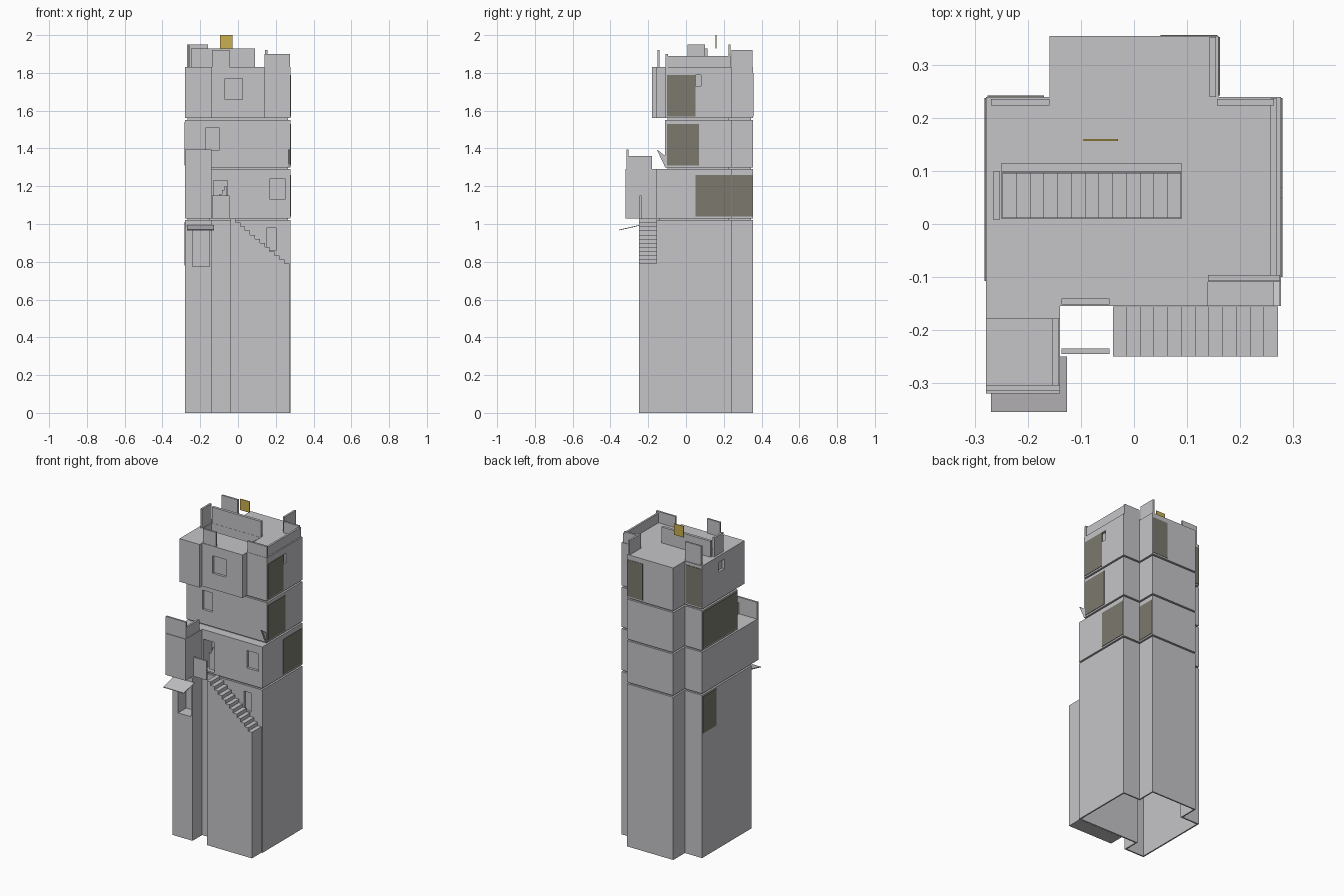
import bpy, bmesh
from mathutils import Vector

if "Cube" in bpy.data.objects:
    bpy.data.objects.remove(bpy.data.objects["Cube"])

def material(name, rgb):
    m = bpy.data.materials.new(name)
    m.diffuse_color = (*rgb, 1)
    m.use_nodes = True
    m.node_tree.nodes["Principled BSDF"].inputs["Base Color"].default_value = m.diffuse_color
    return m

STONE = material("pale_stone", (0.56, 0.55, 0.57))
DARK = material("dark_olive_panel", (0.20, 0.195, 0.155))
GOLD = material("gold_cloth", (0.58, 0.43, 0.08))

def finish(name, bm, mat):
    bmesh.ops.recalc_face_normals(bm, faces=bm.faces)
    me = bpy.data.meshes.new(name)
    bm.to_mesh(me)
    bm.free()
    me.materials.append(mat)
    ob = bpy.data.objects.new(name, me)
    bpy.context.collection.objects.link(ob)
    return ob

def extrude(name, pts, vec, mat=STONE, open_bottom=False):
    """Extrude a flat outline along a vector."""
    bm = bmesh.new()
    base = bm.faces.new([bm.verts.new(p) for p in pts])
    r = bmesh.ops.extrude_face_region(bm, geom=[base], use_keep_orig=True)
    bmesh.ops.translate(bm, vec=vec, verts=[v for v in r["geom"] if isinstance(v, bmesh.types.BMVert)])
    if open_bottom:
        bmesh.ops.delete(bm, geom=[base], context="FACES_ONLY")
    return finish(name, bm, mat)

def prism(name, outline, z0, z1, **kw):
    return extrude(name, [(x, y, z0) for x, y in outline], (0, 0, z1 - z0), **kw)

def box(name, x0, x1, y0, y1, z0, z1, mat=STONE):
    return prism(name, [(x0, y0), (x1, y0), (x1, y1), (x0, y1)], z0, z1, mat=mat)

def inset(outline, r):
    """Shrink a right-angled counter-clockwise outline."""
    out = []
    for i, p in enumerate(outline):
        a, b, c = Vector(outline[i - 1]), Vector(p), Vector(outline[(i + 1) % len(outline)])
        d, e = (b - a).normalized(), (c - b).normalized()
        out.append((b.x - r * (d.y + e.y), b.y + r * (d.x + e.x)))
    return out

def bake(ob):
    """Apply the modifiers of an object."""
    dg = bpy.context.evaluated_depsgraph_get()
    ob.data = bpy.data.meshes.new_from_object(ob.evaluated_get(dg))
    ob.modifiers.clear()

def cut(ob, *bounds):
    for b in bounds:
        c = box("cutter", *b)
        m = ob.modifiers.new("opening", "BOOLEAN")
        m.operation, m.object = "DIFFERENCE", c
        bake(ob)
        bpy.data.objects.remove(c)

# Storey outlines: different fronts, shared cross-shaped back
BACK = [(0.278, 0.24), (0.16, 0.24), (0.16, 0.355), (-0.16, 0.355), (-0.16, 0.24), (-0.28, 0.24)]
LOW = [(-0.28, -0.25), (-0.14, -0.25), (-0.14, -0.155), (0.278, -0.155)] + BACK
MID = [(-0.28, -0.32), (-0.14, -0.32), (-0.14, -0.155), (0.278, -0.155)] + BACK
SLIM = [(-0.28, -0.11), (0.278, -0.11)] + BACK
TOP = [(-0.28, -0.18), (-0.14, -0.18), (-0.14, -0.155), (0.14, -0.155), (0.14, -0.11), (0.278, -0.11)] + BACK

# Hollow base, open underneath
base = prism("tower_base", LOW, 0, 0.76, open_bottom=True)
s = base.modifiers.new("wall", "SOLIDIFY")
s.thickness, s.offset = 0.012, -1
bake(base)

# Storeys with thin recessed seams between them
storeys = {}
for name, outline, z0, z1 in [("balcony_storey", LOW, 0.76, 1.02), ("entrance_storey", MID, 1.03, 1.29),
                              ("slim_storey", SLIM, 1.30, 1.55), ("top_storey", TOP, 1.56, 1.83)]:
    storeys[name] = prism(name, outline, z0, z1)
    if z1 < 1.8:
        under = LOW if outline is LOW else SLIM
        prism(name + "_seam", inset(under, 0.012), z1 - 0.005, z1 + 0.015)

# Windows, door and stairwell cut into the storeys
cut(storeys["balcony_storey"], (-0.24, -0.15, -0.3, -0.17, 0.775, 0.965), (0.15, 0.20, -0.2, -0.14, 0.86, 0.98))
cut(storeys["entrance_storey"], (-0.13, -0.055, -0.2, -0.07, 1.04, 1.23), (0.17, 0.25, -0.2, -0.14, 1.13, 1.24))
cut(storeys["slim_storey"], (-0.17, -0.10, -0.2, -0.095, 1.39, 1.51))
cut(storeys["top_storey"], (-0.07, 0.025, -0.2, -0.14, 1.66, 1.77),
    (-0.25, 0.09, 0.01, 0.097, 1.60, 1.9),
    (0.262, 0.3, 0.02, 0.08, 1.73, 1.79), (-0.3, -0.265, 0.02, 0.08, 1.73, 1.79))

def stairs(name, x0, x1, y0, y1, bottom, z_left, z_right, n):
    """Stair profile stepping evenly from left to right."""
    pts = [(x0, y0, bottom)]
    for i in range(n):
        z = z_left + (z_right - z_left) * i / (n - 1)
        pts += [(x0 + (x1 - x0) * i / n, y0, z), (x0 + (x1 - x0) * (i + 1) / n, y0, z)]
    pts.append((x1, y0, bottom))
    return extrude(name, pts, (0, y1 - y0, 0))

# Outer stairs down to the right, inner stairs below the roof
stairs("outer_stairs", -0.04, 0.272, -0.25, -0.156, 0, 1.03, 0.79, 12)
stairs("roof_stairs", -0.249, 0.089, 0.011, 0.096, 1.595, 1.61, 1.81, 13)
stairs("entrance_steps", -0.11, -0.06, -0.13, -0.08, 1.035, 1.14, 1.20, 4)

# Parapets on roof, side box, landing and ledge
R = 1.828
for i, b in enumerate([
        (-0.27, -0.16, 0.224, 0.236, R, 1.95), (0.157, 0.265, 0.224, 0.236, R, 1.90),
        (0.143, 0.155, 0.24, 0.353, R, 1.92), (0.258, 0.27, -0.10, 0.237, R, 1.89),
        (0.14, 0.276, -0.108, -0.096, R, 1.90), (-0.137, -0.046, -0.152, -0.141, R, 1.92),
        (-0.266, -0.254, 0.008, 0.10, R, 1.95), (-0.25, 0.09, 0.098, 0.115, R, 1.93),
        (-0.28, -0.14, -0.316, -0.304, 1.288, 1.395), (-0.154, -0.142, -0.304, -0.18, 1.288, 1.36),
        (-0.137, -0.046, -0.246, -0.235, 1.03, 1.15)]):
    box(f"parapet_{i + 1}", *b)
extrude("ledge_gusset", [(0.264, -0.155, 1.395), (0.264, -0.11, 1.30), (0.264, -0.11, 1.36)], (0.012, 0, 0))

# Sloping awning over the balcony opening
extrude("awning", [(-0.27, -0.25, 0.99), (-0.27, -0.355, 0.966), (-0.27, -0.355, 0.97), (-0.27, -0.25, 0.994)],
        (0.143, 0, 0))

# Dark wall panels as thin plates: right, left, then back
for i, b in enumerate([
        (0.275, 0.281, -0.10, 0.05, 1.57, 1.79), (0.275, 0.281, -0.10, 0.07, 1.31, 1.53),
        (0.275, 0.281, 0.05, 0.238, 1.04, 1.26), (0.157, 0.163, 0.243, 0.353, 1.04, 1.26),
        (-0.283, -0.277, -0.108, 0.238, 1.31, 1.54), (-0.283, -0.277, 0.10, 0.238, 0.78, 1.01),
        (0.05, 0.158, 0.352, 0.357, 1.57, 1.80), (-0.277, -0.17, 0.237, 0.243, 1.57, 1.81)]):
    box(f"dark_panel_{i + 1}", *b, mat=DARK)

# Gold flag above the roof
box("flag", -0.095, -0.03, 0.157, 0.161, 1.93, 2.0, mat=GOLD)
